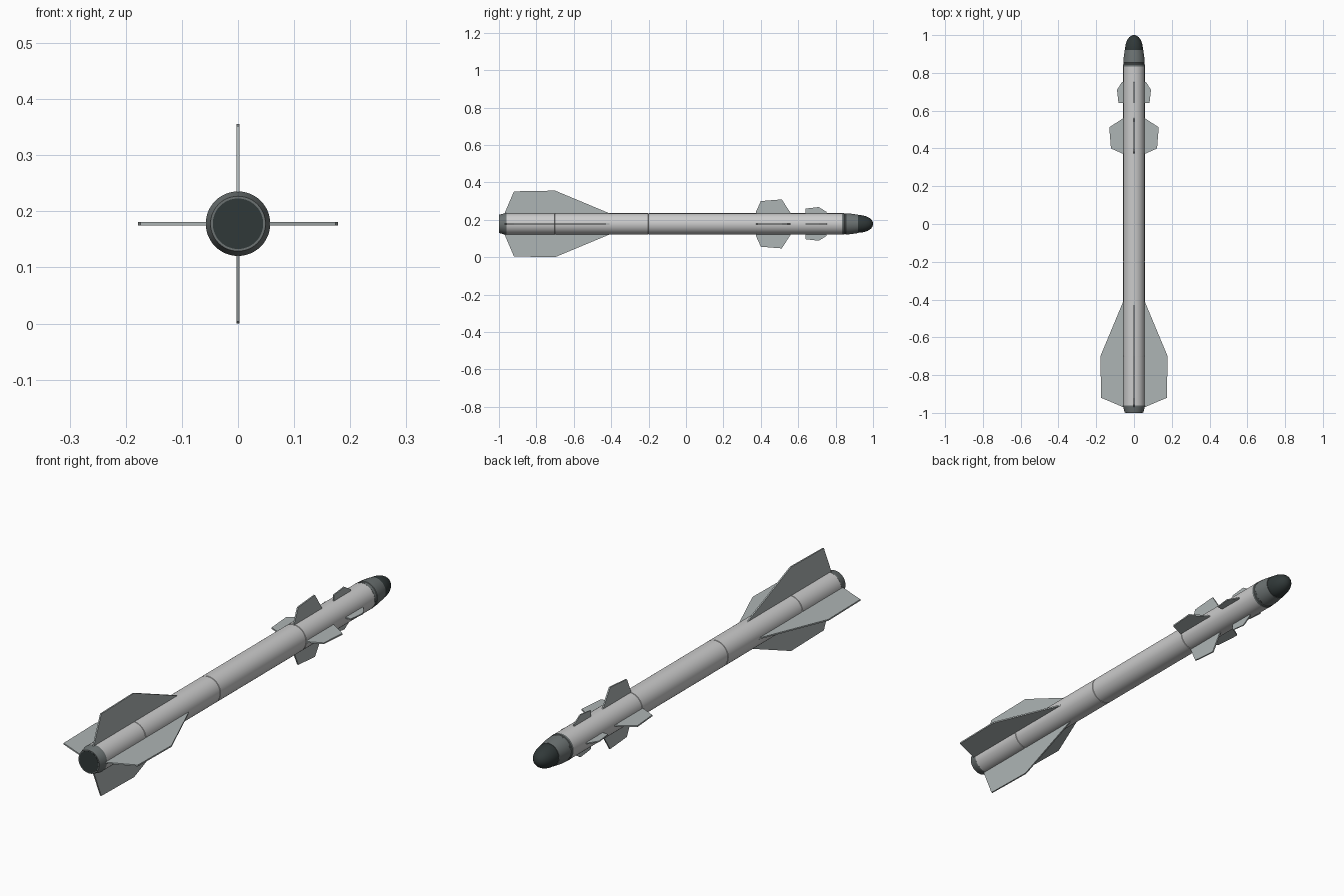
import bpy, bmesh, math
from mathutils import Matrix

if "Cube" in bpy.data.objects:
    bpy.data.objects.remove(bpy.data.objects["Cube"])

CZ = 0.178   # height of the long axis
R = 0.057    # tube radius


def material(name, rgb):
    m = bpy.data.materials.new(name)
    m.diffuse_color = (*rgb, 1)
    m.use_nodes = True
    m.node_tree.nodes["Principled BSDF"].inputs["Base Color"].default_value = m.diffuse_color
    return m


BODY = material("light_grey", (0.54, 0.54, 0.54))
FIN = material("fin_grey", (0.42, 0.46, 0.46))
COLLAR = material("mid_grey", (0.15, 0.17, 0.17))
DARK = material("dark_grey", (0.03, 0.04, 0.04))


def finish(name, bm, mat, smooth=True):
    bmesh.ops.recalc_face_normals(bm, faces=bm.faces)
    me = bpy.data.meshes.new(name)
    bm.to_mesh(me)
    bm.free()
    ob = bpy.data.objects.new(name, me)
    bpy.context.collection.objects.link(ob)
    me.materials.append(mat)
    if smooth:
        bpy.ops.object.select_all(action='DESELECT')
        ob.select_set(True)
        bpy.context.view_layer.objects.active = ob
        bpy.ops.object.shade_smooth_by_angle(angle=math.radians(30))
    return ob


def lathe(name, profile, mat, n=48):
    """Revolve (y, radius) points about the long axis and cap both ends."""
    bm = bmesh.new()
    rings = [[bm.verts.new((r * math.cos(2 * math.pi * i / n), y,
                            CZ + r * math.sin(2 * math.pi * i / n)))
              for i in range(n)] for y, r in profile]
    for a, b in zip(rings, rings[1:]):
        for i in range(n):
            j = (i + 1) % n
            bm.faces.new((a[i], a[j], b[j], b[i]))
    bm.faces.new(rings[0])
    bm.faces.new(rings[-1])
    bmesh.ops.remove_doubles(bm, verts=bm.verts, dist=1e-6)
    return finish(name, bm, mat)


def fin_set(name, outline, thick):
    """Four flat fins around the body from one (y, radius) outline."""
    for k in range(4):
        bm = bmesh.new()
        sides = [[bm.verts.new((r, y, s * thick / 2)) for y, r in outline]
                 for s in (-1, 1)]
        bm.faces.new(sides[0])
        bm.faces.new(sides[1])
        for i in range(len(outline)):
            j = (i + 1) % len(outline)
            bm.faces.new((sides[0][i], sides[0][j], sides[1][j], sides[1][i]))
        bm.transform(Matrix.Translation((0, 0, CZ))
                     @ Matrix.Rotation(k * math.pi / 2, 4, 'Y'))
        finish(f"{name}_{k + 1}", bm, FIN, smooth=False)


# Body tube with narrow seam grooves
tube = [(-0.965, R)]
for y in (-0.70, -0.20, 0.375):
    tube += [(y - 0.002, R), (y - 0.001, R - 0.002),
             (y + 0.001, R - 0.002), (y + 0.002, R)]
tube.append((0.84, R))
lathe("body_tube", tube, BODY)

# Tapered tail ring and dark nozzle face
lathe("tail_ring", [(-0.999, 0.049), (-0.97, 0.0565), (-0.965, 0.0575),
                    (-0.96, 0.0575), (-0.96, 0.05)], COLLAR)
lathe("nozzle_face", [(-1.0, 0.045), (-0.995, 0.045)], DARK)

# Stepped collar behind the nose
lathe("nose_collar", [(0.835, 0.05), (0.835, 0.0575), (0.845, 0.0575),
                      (0.847, 0.055), (0.853, 0.055), (0.855, 0.0565),
                      (0.88, 0.055), (0.92, 0.049), (0.92, 0.04)], COLLAR)

# Rounded nose
nose = [(0.918, 0.047)]
for i in range(13):
    t = i / 12 * math.pi / 2
    nose.append((0.92 + 0.08 * math.sin(t), 0.047 * math.cos(t) ** 0.95 + 0.0004))
lathe("nose_cone", nose, DARK)

# Tail, middle and forward fins
fin_set("tail_fin", [(-0.40, 0.05), (-0.41, R), (-0.70, 0.178),
                     (-0.92, 0.174), (-0.97, R), (-0.97, 0.05)], 0.006)
fin_set("middle_fin", [(0.56, 0.05), (0.56, R), (0.512, 0.131),
                       (0.40, 0.122), (0.373, 0.062), (0.373, 0.05)], 0.006)
fin_set("forward_fin", [(0.755, 0.05), (0.75, 0.065), (0.71, 0.09),
                        (0.64, 0.082), (0.64, 0.05)], 0.005)
